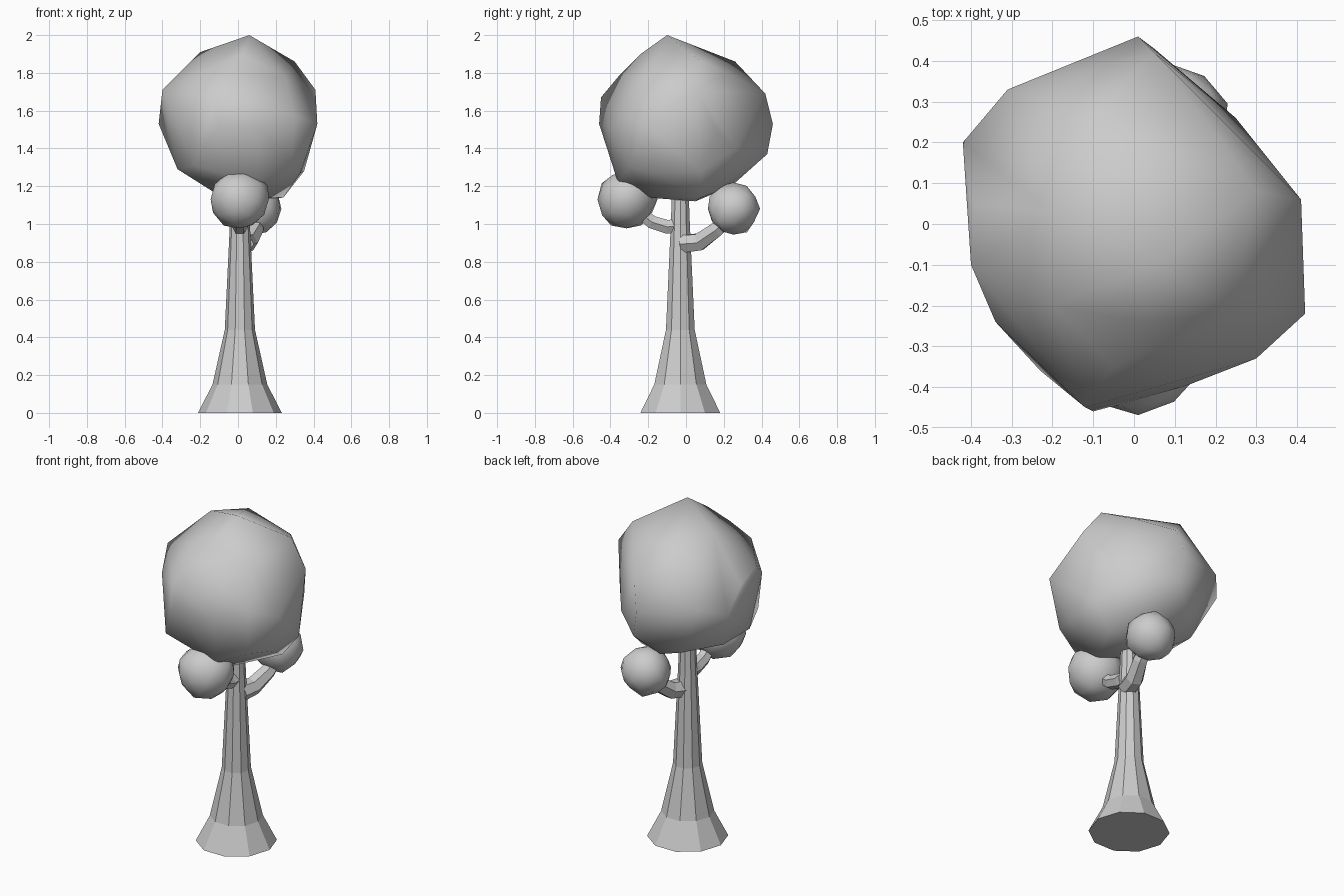
import bpy, bmesh, math, random
from mathutils import Vector

cube = bpy.data.objects.get("Cube")
if cube:
    bpy.data.objects.remove(cube, do_unlink=True)

grey = bpy.data.materials.new("plain grey")
grey.use_nodes = True
colour = (0.6, 0.6, 0.6, 1)
grey.diffuse_color = colour
grey.node_tree.nodes["Principled BSDF"].inputs["Base Color"].default_value = colour


def finish(name, bm, smooth):
    """Turn a bmesh into a named object with the shared material."""
    bmesh.ops.recalc_face_normals(bm, faces=bm.faces[:])
    for face in bm.faces:
        face.smooth = smooth
    mesh = bpy.data.meshes.new(name)
    bm.to_mesh(mesh)
    bm.free()
    mesh.materials.append(grey)
    obj = bpy.data.objects.new(name, mesh)
    bpy.context.collection.objects.link(obj)
    return obj


def tube(name, path, radii, sides):
    """Faceted, tapering tube swept along a path, capped at both ends."""
    bm = bmesh.new()
    path = [Vector(p) for p in path]
    rings = []
    for i, (point, radius) in enumerate(zip(path, radii)):
        along = path[min(i + 1, len(path) - 1)] - path[max(i - 1, 0)]
        side = Vector((1, 0, 0))
        side = (side - side.project(along)).normalized()
        up = along.normalized().cross(side)
        ring = []
        for k in range(sides):
            a = math.tau * k / sides
            ring.append(bm.verts.new(point + radius * (math.cos(a) * side + math.sin(a) * up)))
        rings.append(ring)
    for low, high in zip(rings, rings[1:]):
        for k in range(sides):
            n = (k + 1) % sides
            bm.faces.new((low[k], low[n], high[n], high[k]))
    bm.faces.new(rings[0])
    bm.faces.new(rings[-1])
    return finish(name, bm, False)


def leaf_ball(name, centre, radius, seed):
    """Small, slightly uneven ball of leaves."""
    rng = random.Random(seed)
    bm = bmesh.new()
    bmesh.ops.create_icosphere(bm, subdivisions=2, radius=radius)
    for v in bm.verts:
        v.co = v.co * rng.uniform(0.95, 1.05) + Vector(centre)
    return finish(name, bm, True)


# Trunk with a flared foot
heights = (0, 0.15, 0.44, 1.0, 1.25)
tube("trunk", [(0.01, -0.03, z) for z in heights], (0.222, 0.145, 0.08, 0.053, 0.043), 10)

# Curved branches, each carrying a ball of leaves
tube("front_branch",
     [(0.01, -0.03, 0.99), (0.01, -0.1, 0.985), (0.01, -0.18, 1.01), (0.01, -0.27, 1.08)],
     (0.045, 0.042, 0.04, 0.035), 6)
tube("back_branch",
     [(0.03, -0.02, 0.895), (0.055, 0.07, 0.905), (0.09, 0.16, 0.97), (0.1, 0.24, 1.05)],
     (0.055, 0.052, 0.045, 0.04), 6)
leaf_ball("front_leaf_ball", (0.01, -0.315, 1.13), 0.157, 3)
leaf_ball("back_leaf_ball", (0.09, 0.25, 1.08), 0.14, 8)

# Lumpy crown: a skin stretched over its knobs, listed from the top down
knobs = (
    (0.06, -0.1, 2.0), (-0.2, 0.03, 1.91), (0.02, -0.24, 1.9), (0.3, 0.08, 1.86),
    (-0.11, 0.26, 1.86), (-0.2, -0.2, 1.8), (0.25, -0.22, 1.78), (0.2, 0.22, 1.8),
    (-0.05, -0.35, 1.79), (-0.4, -0.1, 1.71), (0.41, 0.06, 1.71), (0.05, 0.42, 1.69),
    (-0.12, -0.45, 1.67), (-0.4, 0.05, 1.65), (-0.34, -0.24, 1.6), (0.3, -0.33, 1.57),
    (-0.31, 0.33, 1.58), (0.42, -0.22, 1.53), (-0.42, 0.2, 1.53), (0.01, 0.46, 1.53),
    (-0.1, -0.46, 1.53), (0.12, -0.4, 1.5), (0.33, 0.16, 1.5), (0.25, 0.26, 1.4),
    (0.05, 0.43, 1.37), (-0.23, -0.36, 1.31), (0.28, -0.3, 1.3), (-0.32, 0.1, 1.29),
    (-0.32, -0.15, 1.29), (0.35, 0.08, 1.28), (0.33, -0.15, 1.27), (-0.17, 0.28, 1.27),
    (0.1, -0.36, 1.22), (0, 0.24, 1.2), (-0.13, -0.05, 1.17), (0.24, 0.08, 1.14),
    (0.1, -0.2, 1.14), (0.05, 0.05, 1.12))
bm = bmesh.new()
for knob in knobs:
    bm.verts.new(knob)
bmesh.ops.convex_hull(bm, input=bm.verts[:])
bmesh.ops.delete(bm, geom=[v for v in bm.verts if not v.link_faces], context="VERTS")
finish("crown", bm, True)
